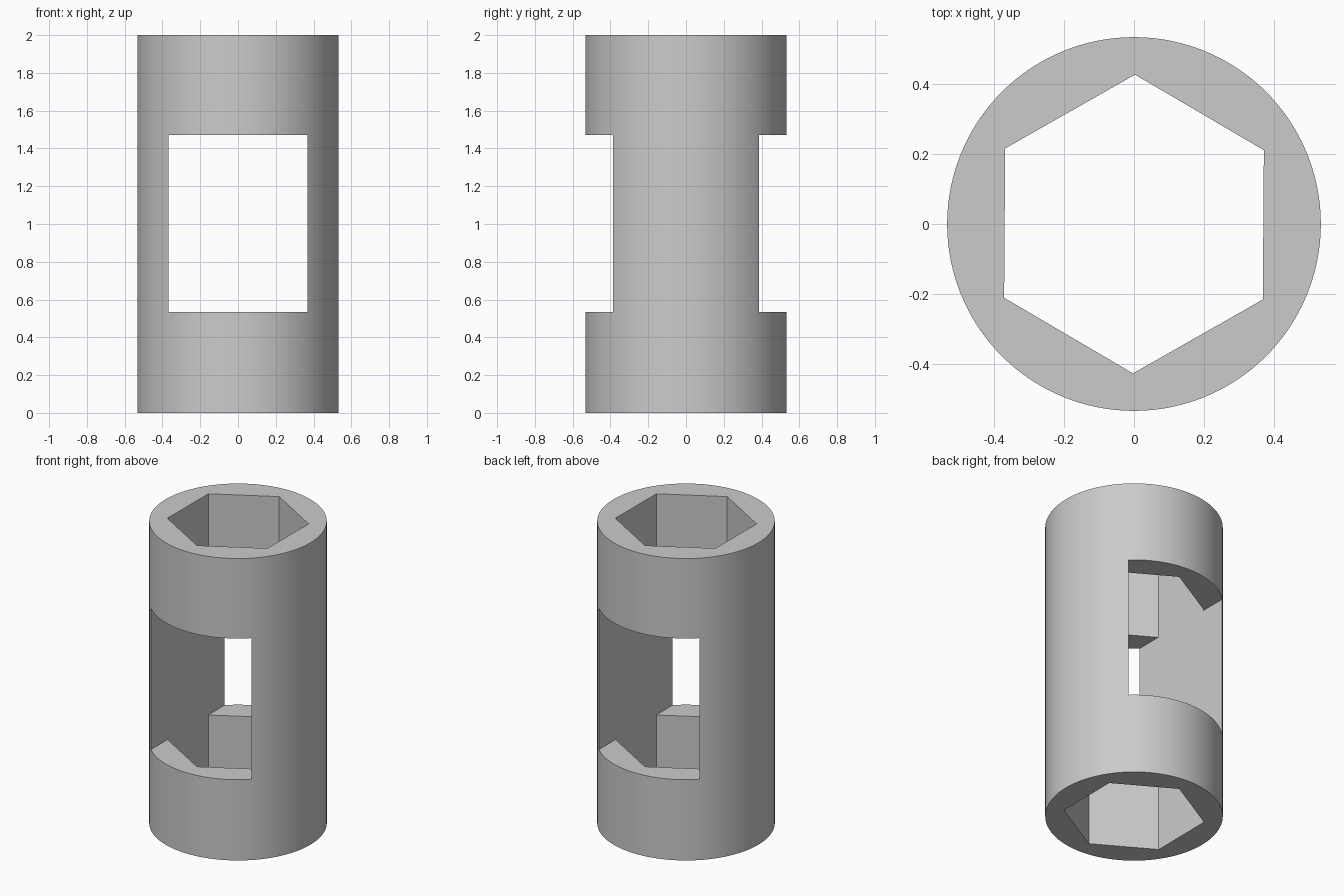
import bpy
import math

if "Cube" in bpy.data.objects:
    bpy.data.objects.remove(bpy.data.objects["Cube"], do_unlink=True)

HEIGHT, RADIUS, BORE_RADIUS = 2.0, 0.533, 0.426
WINDOW_WIDTH, WINDOW_BOTTOM, WINDOW_TOP = 0.736, 0.535, 1.47

# Plain grey material
grey = bpy.data.materials.new("plain grey")
grey.use_nodes = True
colour = (0.6, 0.6, 0.6, 1)
grey.diffuse_color = colour
grey.node_tree.nodes["Principled BSDF"].inputs["Base Color"].default_value = colour


def prism(name, sides, radius, height, turn=0):
    bpy.ops.mesh.primitive_cylinder_add(
        vertices=sides, radius=radius, depth=height,
        location=(0, 0, HEIGHT / 2), rotation=(0, 0, math.radians(turn)))
    obj = bpy.context.object
    obj.name = name
    obj.data.materials.append(grey)
    return obj


# Round outer sleeve
sleeve = prism("coupling_sleeve", 128, RADIUS, HEIGHT)

# Hexagonal bore along the axis, with corners at front and back
bore = prism("bore_cutter", 6, BORE_RADIUS, HEIGHT + 0.4, -0.4)

# Rectangular window through front and back
bpy.ops.mesh.primitive_cube_add(
    size=1, location=(0, 0, (WINDOW_BOTTOM + WINDOW_TOP) / 2))
window = bpy.context.object
window.name = "window_cutter"
window.scale = (WINDOW_WIDTH, 2, WINDOW_TOP - WINDOW_BOTTOM)
window.data.materials.append(grey)

# Cut both openings, then drop the cutters
for cutter in (bore, window):
    bpy.context.view_layer.objects.active = sleeve
    cut = sleeve.modifiers.new(cutter.name, "BOOLEAN")
    cut.operation = "DIFFERENCE"
    cut.solver = "EXACT"
    cut.object = cutter
    bpy.ops.object.modifier_apply(modifier=cut.name)
    bpy.data.objects.remove(cutter, do_unlink=True)

# Smooth round wall with crisp edges
bpy.ops.object.select_all(action="DESELECT")
sleeve.select_set(True)
bpy.context.view_layer.objects.active = sleeve
bpy.ops.object.shade_smooth_by_angle(angle=math.radians(25))
